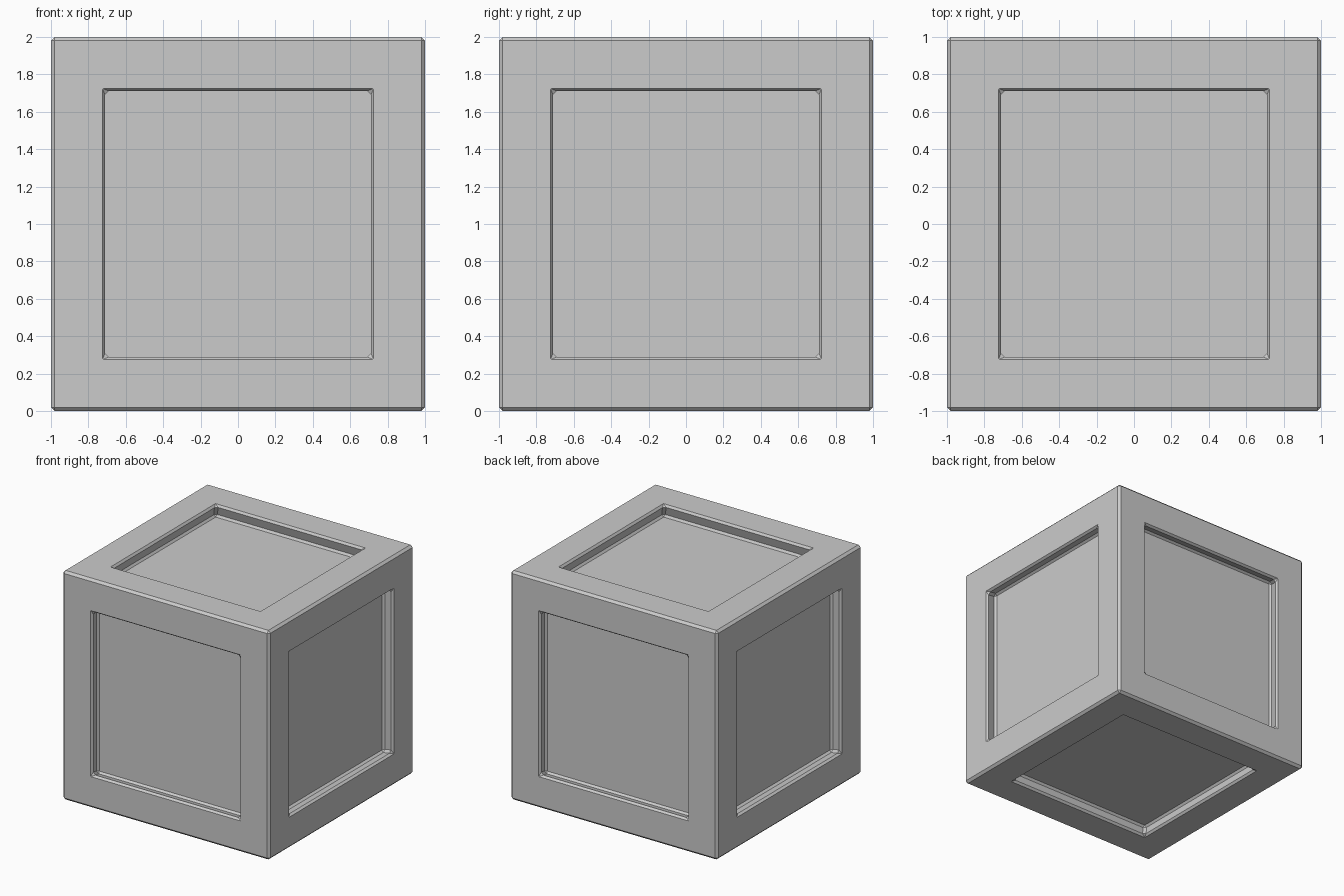
import bpy, bmesh
from mathutils import Matrix

if "Cube" in bpy.data.objects:
    bpy.data.objects.remove(bpy.data.objects["Cube"])

CENTRE = Matrix.Translation((0, 0, 1))
BORDER, DEPTH, BEVEL = 0.295, 0.115, 0.02
FLARE = 0.74 / (1 - BORDER)      # recess floor is slightly wider than its rim

# Crate: cube with a slightly undercut square recess sunk into every side
bm = bmesh.new()
bmesh.ops.create_cube(bm, size=2, matrix=CENTRE)
panels = list(bm.faces)
bmesh.ops.inset_individual(bm, faces=panels, thickness=BORDER, use_even_offset=True)
for face in panels:
    normal = face.normal.copy()
    floor = bmesh.ops.extrude_discrete_faces(bm, faces=[face])["faces"][0]
    middle = floor.calc_center_median()
    for v in floor.verts:
        v.co = middle + (v.co - middle) * FLARE - normal * DEPTH
bmesh.ops.recalc_face_normals(bm, faces=bm.faces)
mesh = bpy.data.meshes.new("crate")
bm.to_mesh(mesh)
bm.free()
crate = bpy.data.objects.new("crate", mesh)
bpy.context.collection.objects.link(crate)

# Single-segment chamfer on all sharp edges
bev = crate.modifiers.new("chamfer", 'BEVEL')
bev.width = BEVEL
bev.segments = 1
bev.limit_method = 'ANGLE'
